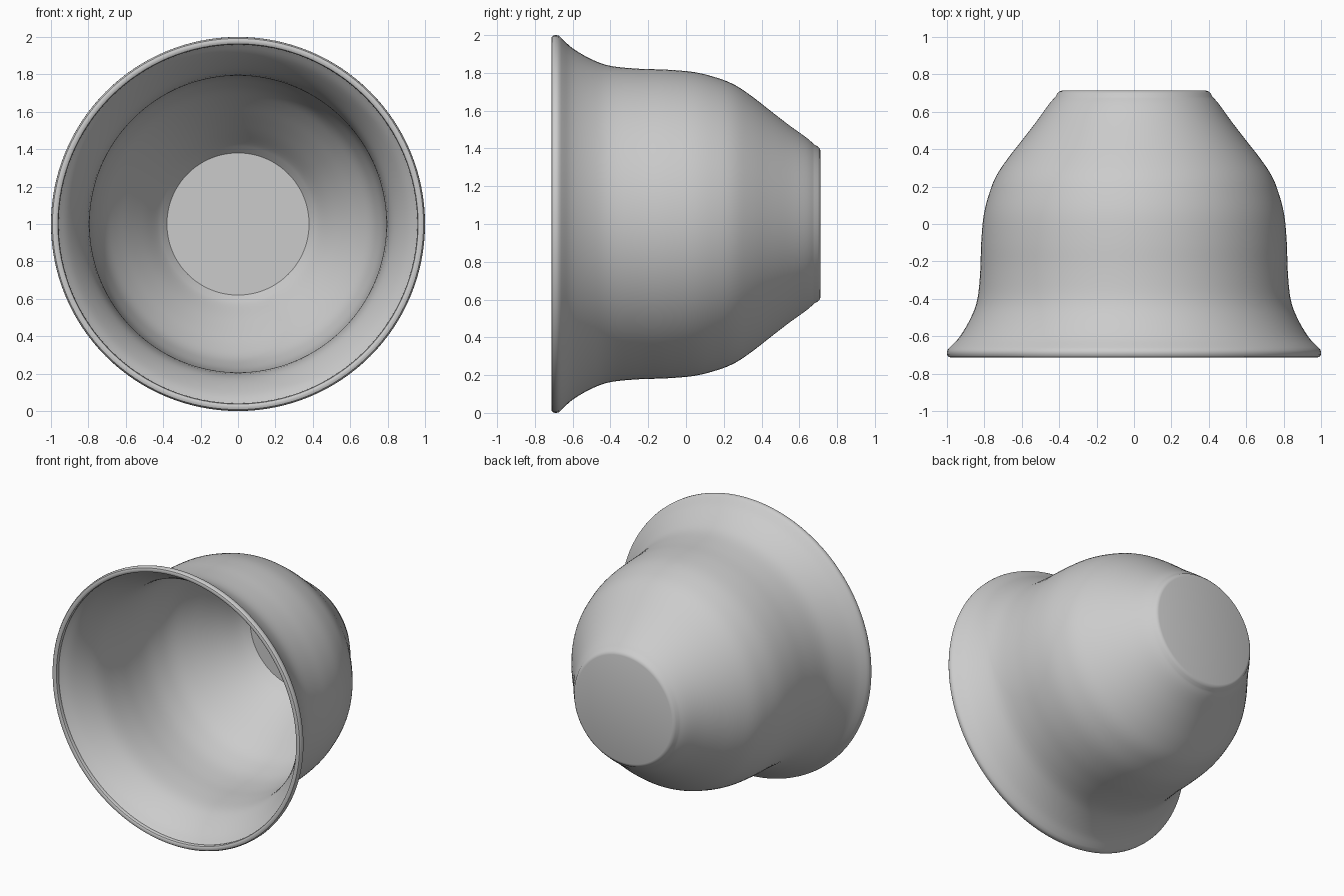
import bpy
import bmesh
import math
from mathutils import Vector

cube = bpy.data.objects.get("Cube")
if cube:
    bpy.data.objects.remove(cube, do_unlink=True)

HALF_DEPTH = 0.713
WALL = 0.027
SEGMENTS = 128


def smooth_path(points, steps=4):
    """Catmull-Rom curve through the points."""
    pts = [Vector(p) for p in points]
    pts = [2 * pts[0] - pts[1]] + pts + [2 * pts[-1] - pts[-2]]
    path = []
    for a, b, c, d in zip(pts, pts[1:], pts[2:], pts[3:]):
        for i in range(steps):
            t = i / steps
            path.append(0.5 * (2 * b + (c - a) * t + (2 * a - 5 * b + 4 * c - d) * t ** 2
                               + (3 * b - a - 3 * c + d) * t ** 3))
    return path + [pts[-2]]


def offset_path(path, distance):
    """Shift a path towards the axis along its normals."""
    shifted = []
    for i, p in enumerate(path):
        along = (path[min(i + 1, len(path) - 1)] - path[max(i - 1, 0)]).normalized()
        shifted.append(p + Vector((along.y, -along.x)) * distance)
    return shifted


def lathe(name, profile, centre_z):
    """Spin a (radius, depth) profile about the front-to-back axis."""
    bm = bmesh.new()
    verts = [bm.verts.new((p[0], p[1], 0)) for p in profile]
    edges = [bm.edges.new(pair) for pair in zip(verts, verts[1:])]
    bmesh.ops.spin(bm, geom=verts + edges, cent=(0, 0, 0), axis=(0, 1, 0),
                   angle=math.tau, steps=SEGMENTS)
    bmesh.ops.remove_doubles(bm, verts=bm.verts, dist=0.0005)
    bmesh.ops.recalc_face_normals(bm, faces=bm.faces)
    mesh = bpy.data.meshes.new(name)
    bm.to_mesh(mesh)
    bm.free()
    obj = bpy.data.objects.new(name, mesh)
    obj.location.z = centre_z
    bpy.context.collection.objects.link(obj)
    return obj


# Outer wall, from the small flat base to the flared mouth
outer = smooth_path([(0.42, 0.68), (0.455, 0.64), (0.52, 0.55), (0.597, 0.45),
                     (0.675, 0.35), (0.735, 0.26), (0.772, 0.17), (0.803, 0.05),
                     (0.817, -0.1), (0.822, -0.25), (0.837, -0.4), (0.872, -0.5),
                     (0.93, -0.6), (0.985, -0.66)])
inner = offset_path(outer, WALL)

# Rounded base edge, rolled rim and inner floor join the two walls
base_edge = [(0, HALF_DEPTH), (0.385, HALF_DEPTH), (0.398, 0.709), (0.41, 0.698)]
rim = [(0.997, -0.673), (1.0, -0.685), (0.999, -0.7), (0.992, -0.71),
       (0.982, -HALF_DEPTH), (0.972, -HALF_DEPTH), (0.963, -0.708),
       (0.959, -0.698), (0.96, -0.685)]
floor = [(0.38, 0.683), (0, 0.683)]

bowl = lathe("bell_bowl", base_edge + outer + rim + inner[::-1] + floor, 1.0)

bpy.ops.object.select_all(action='DESELECT')
bowl.select_set(True)
bpy.context.view_layer.objects.active = bowl
bpy.ops.object.shade_smooth_by_angle(angle=math.radians(35))
